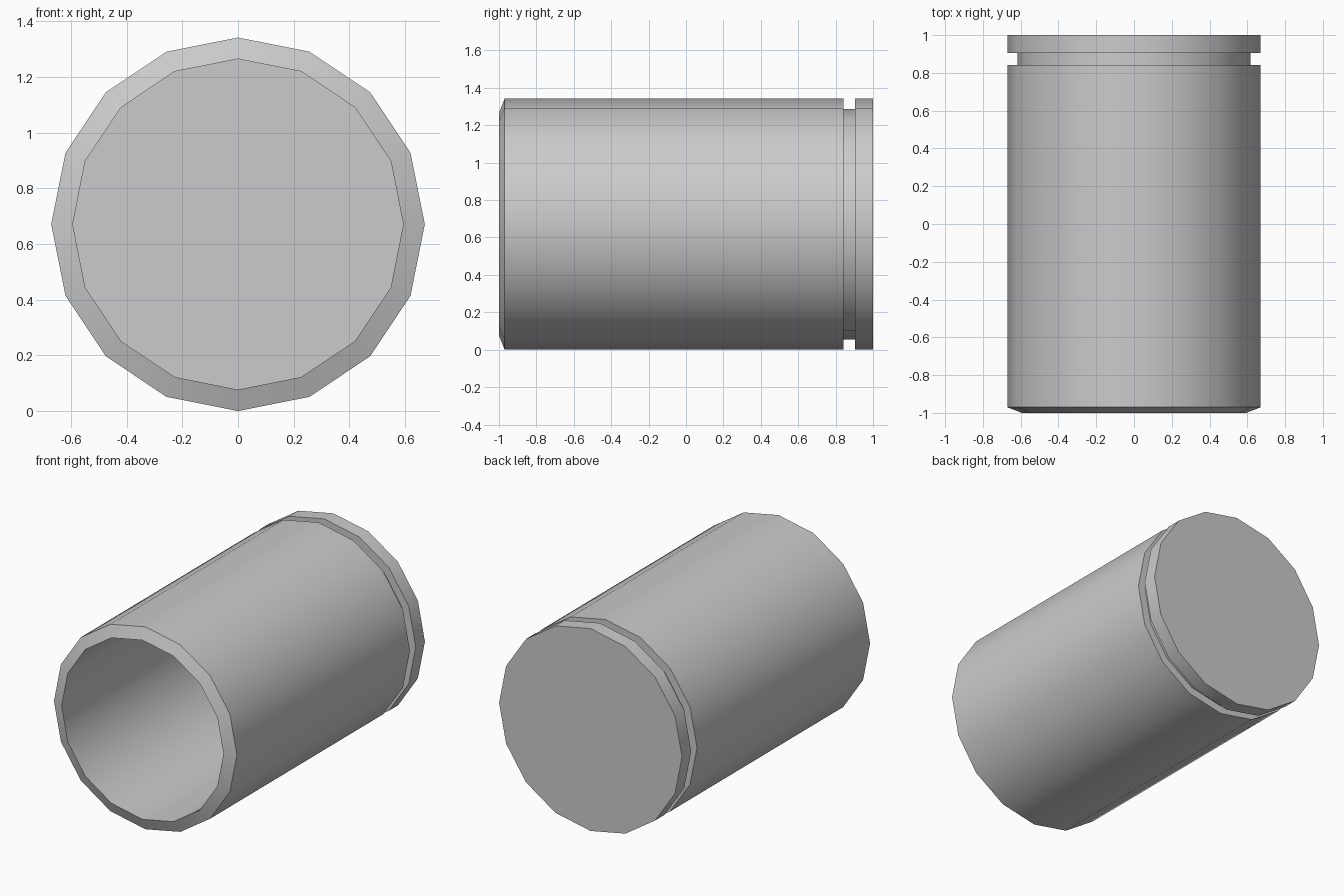
import bpy, bmesh, math

if "Cube" in bpy.data.objects:
    bpy.data.objects.remove(bpy.data.objects["Cube"])

SIDES = 16
R = 0.671          # outer radius
R_IN = 0.594       # bore radius
R_GROOVE = 0.617   # groove radius

# closed profile (radius, y): bore floor, bore wall, bevelled mouth, body, groove, rim, back
PROFILE = [(R_IN, 0.84), (R_IN, -1.0), (R, -0.97), (R, 0.843),
           (R_GROOVE, 0.843), (R_GROOVE, 0.904), (R, 0.904), (R, 1.0)]


def lathe(name, profile, centre_z):
    """Turn a profile around the y direction and cap both ends."""
    bm = bmesh.new()
    rings = []
    for r, y in profile:
        rings.append([bm.verts.new((r * math.sin(2 * math.pi * i / SIDES), y,
                                    centre_z + r * math.cos(2 * math.pi * i / SIDES)))
                      for i in range(SIDES)])
    for a, b in zip(rings, rings[1:]):
        for i in range(SIDES):
            j = (i + 1) % SIDES
            bm.faces.new((a[i], a[j], b[j], b[i]))
    bm.faces.new(rings[0])
    bm.faces.new(rings[-1])
    bmesh.ops.recalc_face_normals(bm, faces=bm.faces)
    mesh = bpy.data.meshes.new(name)
    bm.to_mesh(mesh)
    bm.free()
    obj = bpy.data.objects.new(name, mesh)
    bpy.context.collection.objects.link(obj)
    return obj


# hollow casing with grooved rim
casing = lathe("hollow_casing", PROFILE, R)
bpy.context.view_layer.objects.active = casing
casing.select_set(True)
bpy.ops.object.shade_smooth_by_angle(angle=math.radians(30))
